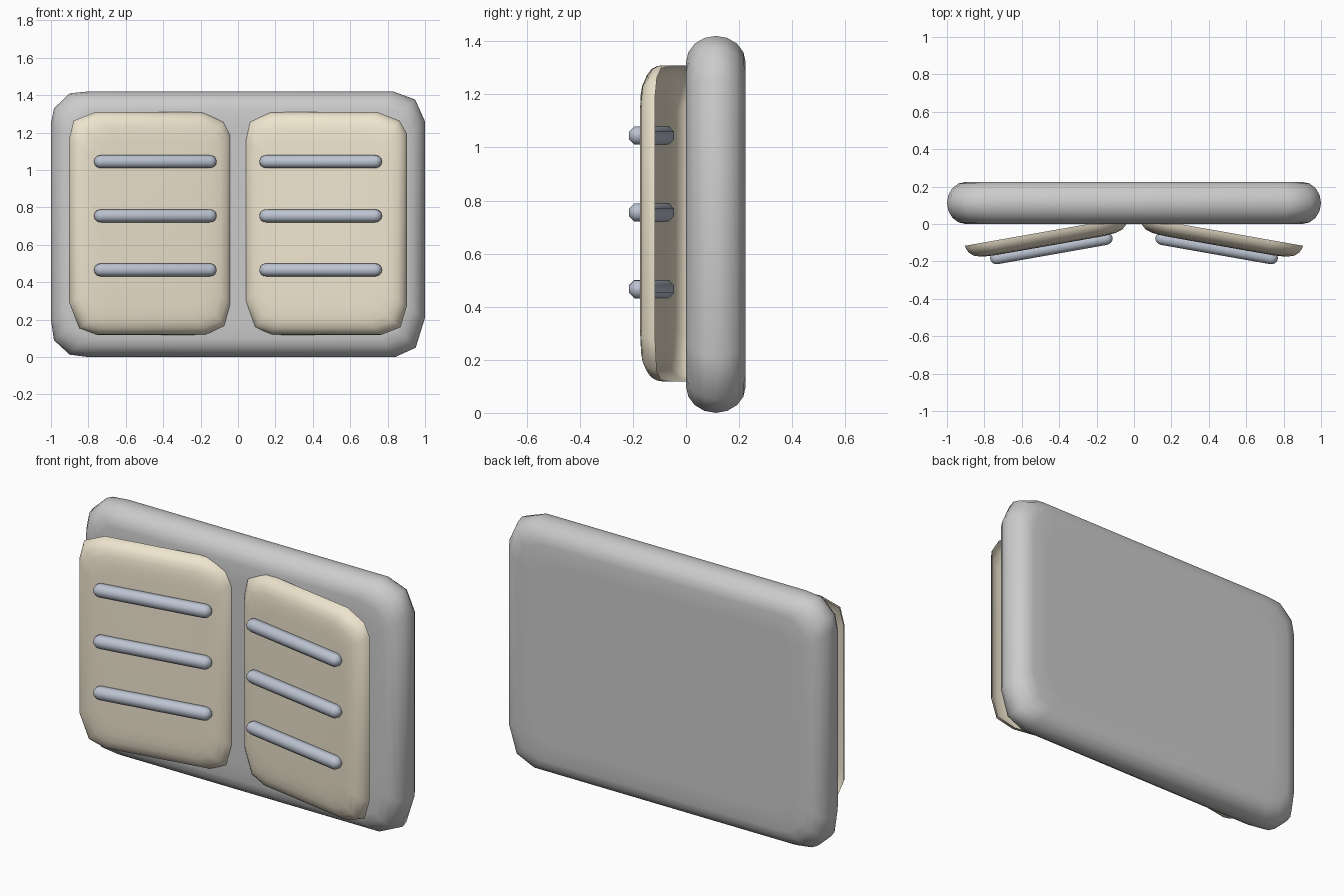
import bpy, bmesh, math
from mathutils import Matrix, Vector

if "Cube" in bpy.data.objects:
    bpy.data.objects.remove(bpy.data.objects["Cube"])


def material(name, rgb):
    m = bpy.data.materials.new(name)
    m.diffuse_color = (*rgb, 1)
    m.use_nodes = True
    m.node_tree.nodes["Principled BSDF"].inputs["Base Color"].default_value = m.diffuse_color
    return m


cream = material("cream", (0.86, 0.78, 0.62))
steel = material("blue_grey", (0.50, 0.55, 0.64))


def loft(name, rings, cap_start=True, mat=None):
    """Skin a list of equal-length point rings and cap the ends."""
    bm = bmesh.new()
    loops = [[bm.verts.new(p) for p in r] for r in rings]
    n = len(loops[0])
    for a, b in zip(loops, loops[1:]):
        for i in range(n):
            j = (i + 1) % n
            bm.faces.new((a[i], a[j], b[j], b[i]))
    if cap_start:
        bm.faces.new(loops[0][::-1])
    bm.faces.new(loops[-1])
    me = bpy.data.meshes.new(name)
    bm.to_mesh(me)
    bm.free()
    me.shade_smooth()
    ob = bpy.data.objects.new(name, me)
    bpy.context.collection.objects.link(ob)
    if mat:
        me.materials.append(mat)
    return ob


def inset(outline, d, y):
    """Shrink an x/z outline about its centre by d and place it at depth y."""
    w = max(abs(p[0]) for p in outline)
    h = max(abs(p[1]) for p in outline)
    return [Vector((x * (1 - d / w), y, z * (1 - d / h))) for x, z in outline]


# Backing slab: pill-edged panel, outline counter-clockwise from the front
slab = [(1, -.50), (1, .55), (.947, .667), (.83, .71), (-.80, .71), (-.90, .70),
        (-.984, .62), (-1, .54), (-1, -.51), (-.984, -.62), (-.90, -.697),
        (-.80, -.71), (.84, -.71), (.95, -.66)]
rings = [inset(slab, .2, .225)]
for k in range(9):
    a = math.pi * (k / 8 - .5)
    rings.append(inset(slab, .1 * (1 - math.cos(a)), .1125 - .1125 * math.sin(a)))
rings.append(inset(slab, .2, 0))
back = loft("backing_slab", rings)
back.location.z = .71

# Cushion outline and rounded edge: (inset, depth), open at the back
pad = [(.44, -.44), (.44, .48), (.40, .55), (.28, .595), (-.30, .595), (-.415, .55),
       (-.44, .45), (-.44, -.42), (-.385, -.56), (-.29, -.595), (.30, -.595), (.405, -.555)]
edge = [(0, 0), (.003, .018), (.014, .040), (.036, .060), (.07, .071), (.11, .076), (.16, .078)]

for side, s in (("left", -1), ("right", 1)):
    # Both cushions swing out by ten degrees
    place = Matrix.Translation((s * .47, -.04, .714)) @ Matrix.Rotation(-s * math.radians(10), 4, 'Z')
    ob = loft(side + "_cushion", [inset(pad, d, -y) for d, y in edge], False, cream)
    ob.matrix_world = place

    # Three round-ended bars sunk halfway into each cushion
    for i, z in enumerate((-.248, .041, .331)):
        r, half = .037, .295
        rings = []
        for e in (-1, 1):
            for k in range(5):
                a = math.radians(84 - 21 * k) if e < 0 else math.radians(21 * k)
                rr, x = r * math.cos(a), e * (half + r * math.sin(a))
                rings.append([(x, rr * math.cos(t), rr * math.sin(t))
                              for t in (math.pi * (m + .5) / 4 for m in range(8))])
        bar = loft(f"{side}_bar_{i + 1}", rings, True, steel)
        bar.matrix_world = place @ Matrix.Translation((-s * .012, -.093, z))
